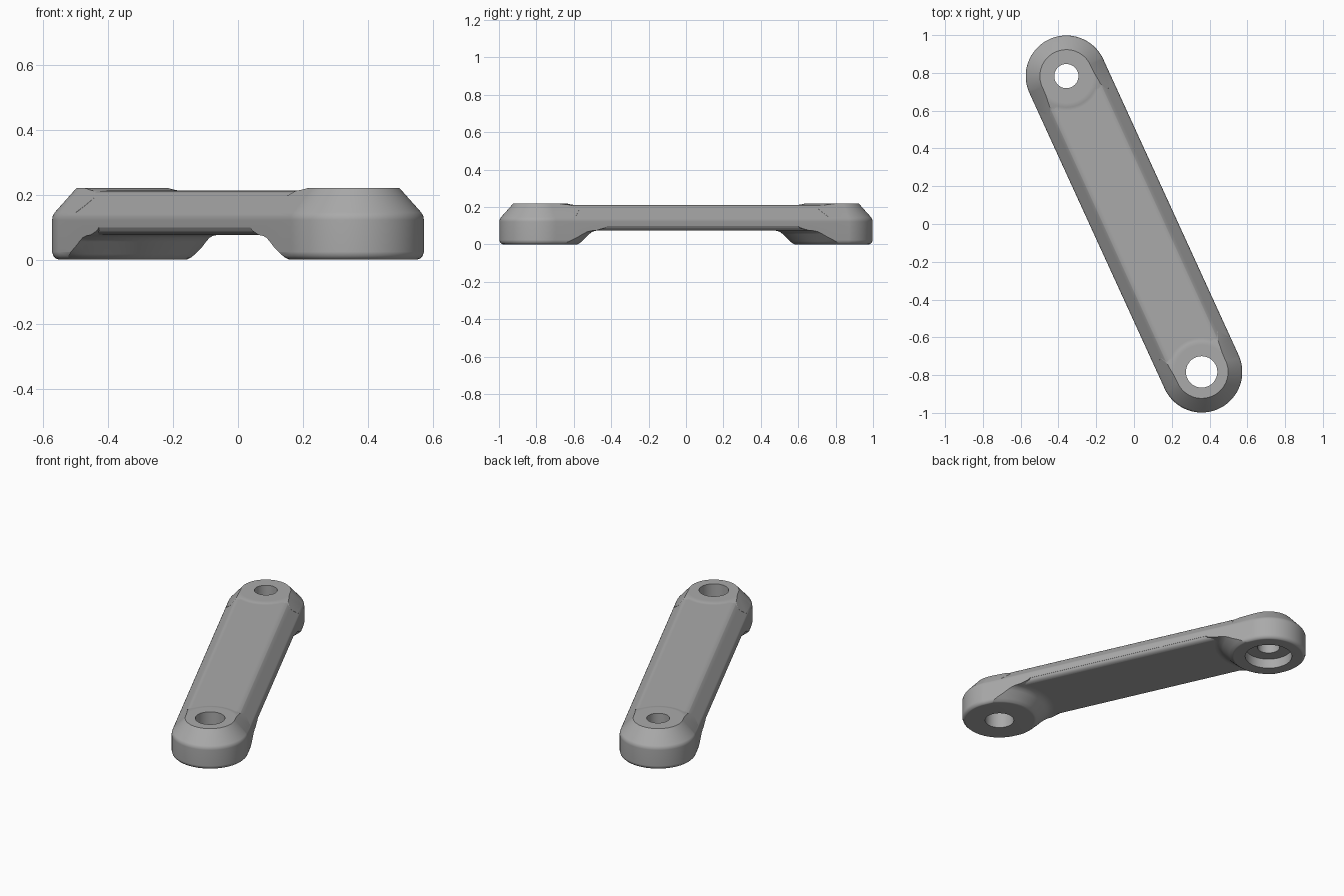
import bpy, bmesh, math
from mathutils import Matrix

cube = bpy.data.objects.get("Cube")
if cube:
    bpy.data.objects.remove(cube, do_unlink=True)

HALF = 0.861      # half the distance between the two eyes
TURN = 0.429      # angle of the link in plan
SEG = 48          # segments per half circle


def make_object(name, bm):
    bmesh.ops.recalc_face_normals(bm, faces=bm.faces[:])
    mesh = bpy.data.meshes.new(name)
    bm.to_mesh(mesh)
    bm.free()
    obj = bpy.data.objects.new(name, mesh)
    bpy.context.collection.objects.link(obj)
    return obj


def loft(name, profile, half_length=0.0, y=0.0):
    """Stack round-ended outlines of (radius, height); zero length gives a turned solid."""
    bm = bmesh.new()
    rings = []
    for r, z in profile:
        ring = []
        for end in (1, -1):
            for i in range(SEG + (1 if half_length else 0)):
                a = math.pi * i / SEG + (0 if end > 0 else math.pi)
                ring.append(bm.verts.new((r * math.cos(a), y + end * half_length + r * math.sin(a), z)))
        rings.append(ring)
    for low, high in zip(rings, rings[1:]):
        for i in range(len(low)):
            j = (i + 1) % len(low)
            bm.faces.new((low[i], low[j], high[j], high[i]))
    bm.faces.new(rings[0][::-1])
    bm.faces.new(rings[-1])
    return make_object(name, bm)


def slab(name, half_section, far_z):
    """Extrude a mirrored (x, z) section between the two eyes."""
    points = [(-x, z) for x, z in reversed(half_section)] + half_section
    edge = half_section[-1][0]
    points += [(edge, far_z), (-edge, far_z)]
    bm = bmesh.new()
    front = bm.faces.new([bm.verts.new((x, -HALF, z)) for x, z in points])
    grown = bmesh.ops.extrude_face_region(bm, geom=[front])["geom"]
    verts = [g for g in grown if isinstance(g, bmesh.types.BMVert)]
    bmesh.ops.translate(bm, verts=verts, vec=(0, 2 * HALF, 0))
    return make_object(name, bm)


def cut(target, cutter):
    mod = target.modifiers.new("cut", "BOOLEAN")
    mod.operation = "DIFFERENCE"
    mod.solver = "EXACT"
    mod.object = cutter
    bpy.context.view_layer.update()
    graph = bpy.context.evaluated_depsgraph_get()
    mesh = bpy.data.meshes.new_from_object(target.evaluated_get(graph))
    target.modifiers.clear()
    target.data = mesh
    bpy.data.objects.remove(cutter, do_unlink=True)


# Full-height link with rounded bottom rim and chamfered top
link = loft("connecting_link", [
    (0.195, 0), (0.203, 0.003), (0.211, 0.011), (0.215, 0.024),
    (0.215, 0.122), (0.213, 0.134), (0.207, 0.145), (0.14, 0.22)], HALF)

# Hollow under the arm, leaving flared bosses at both ends
under = slab("underside_cutter", [
    (0.185, 0.075), (0.197, 0.078), (0.208, 0.086), (0.214, 0.098), (0.3, 0.11)], -0.2)
for end in (1, -1):
    cut(under, loft("boss", [
        (0.195, -0.3), (0.198, -0.001), (0.212, 0.005), (0.227, 0.017), (0.265, 0.055),
        (0.28, 0.067), (0.297, 0.073), (0.32, 0.0755), (0.36, 0.09), (0.4, 0.13)], y=end * HALF))
cut(link, under)

# Shallow relief on top of the arm, leaving raised round pads
relief = slab("top_cutter", [
    (0.125, 0.212), (0.137, 0.2105), (0.149, 0.2055), (0.163, 0.1935), (0.3, 0.04)], 0.5)
for end in (1, -1):
    cut(relief, loft("pad", [
        (0.25, 0.0), (0.23, 0.19), (0.185, 0.2115), (0.165, 0.2145),
        (0.141, 0.2205), (0.141, 0.6)], y=end * HALF))
cut(link, relief)

# Pin holes, with a counterbore below the smaller one
for r, low, high, y in ((0.064, -0.1, 0.4, HALF), (0.135, -0.1, 0.06, HALF), (0.083, -0.1, 0.4, -HALF)):
    cut(link, loft("hole", [(r, low), (r, high)], y=y))

link.data.transform(Matrix.Rotation(TURN, 4, "Z"))

# Plain grey metal
grey = bpy.data.materials.new("plain_grey")
grey.use_nodes = True
colour = (0.4, 0.4, 0.4, 1)
grey.diffuse_color = colour
grey.node_tree.nodes["Principled BSDF"].inputs["Base Color"].default_value = colour
link.data.materials.clear()
link.data.materials.append(grey)

# Smooth shading with crisp edges
bpy.ops.object.select_all(action="DESELECT")
link.select_set(True)
bpy.context.view_layer.objects.active = link
bpy.ops.object.shade_smooth_by_angle(angle=math.radians(28))
normals = link.modifiers.new("weighted_normals", "WEIGHTED_NORMAL")
normals.keep_sharp = True
